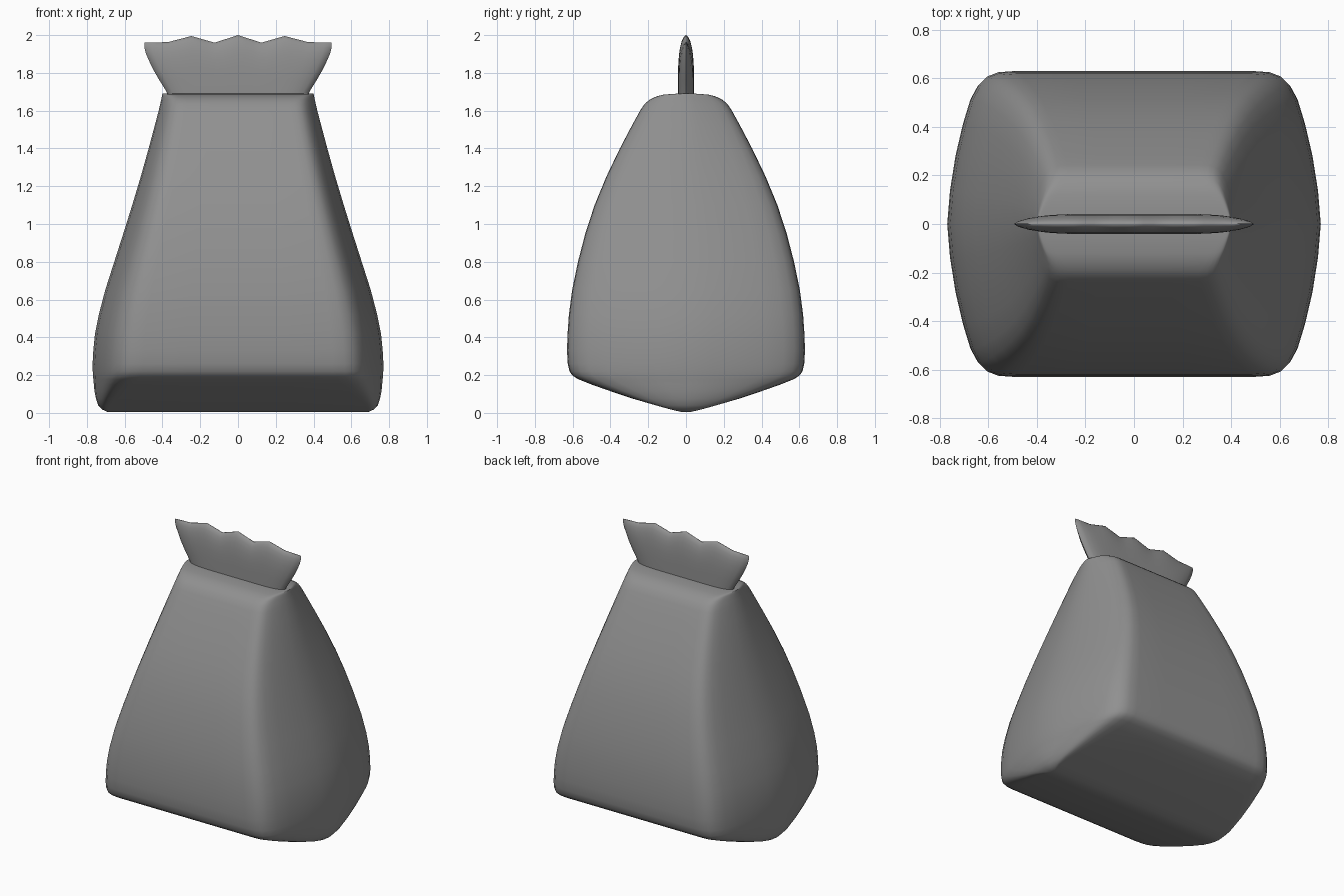
import bpy, bmesh, math

if "Cube" in bpy.data.objects:
    bpy.data.objects.remove(bpy.data.objects["Cube"])

GREY = bpy.data.materials.new("dark_grey")
GREY.diffuse_color = (0.28, 0.28, 0.28, 1)
GREY.use_nodes = True
GREY.node_tree.nodes["Principled BSDF"].inputs["Base Color"].default_value = GREY.diffuse_color


def loft(name, rings):
    """Skin closed loops (mirrored front to back) into a capped, smooth object."""
    bm = bmesh.new()
    loops = [[bm.verts.new(p) for p in ring] for ring in rings]
    n = len(loops[0])
    for a, b in zip(loops, loops[1:]):
        for i in range(n):
            j = (i + 1) % n
            bm.faces.new((a[i], a[j], b[j], b[i]))
    # caps are strips joining each front point to the back point behind it
    for lp in (loops[0], loops[-1]):
        for i in range(n // 2):
            strip = [lp[i], lp[i + 1], lp[(n - i - 1) % n], lp[(n - i) % n]]
            bm.faces.new(list(dict.fromkeys(strip)))
    bmesh.ops.recalc_face_normals(bm, faces=bm.faces)
    mesh = bpy.data.meshes.new(name)
    bm.to_mesh(mesh)
    bm.free()
    mesh.materials.append(GREY)
    ob = bpy.data.objects.new(name, mesh)
    bpy.context.collection.objects.link(ob)
    bpy.ops.object.select_all(action='DESELECT')
    ob.select_set(True)
    bpy.context.view_layer.objects.active = ob
    bpy.ops.object.shade_smooth_by_angle(angle=math.radians(50))
    return ob


def interp(x, pts):
    for (x0, y0), (x1, y1) in zip(pts, pts[1:]):
        if x <= x1:
            return y0 + (y1 - y0) * (x - x0) / (x1 - x0)
    return pts[-1][1]


# Sack body: quarter cross-section with bulging sides and rounded corners
QUARTER = [(1, 0), (0.985, 0.22), (0.955, 0.45), (0.915, 0.66), (0.875, 0.82),
           (0.835, 0.91), (0.79, 0.965), (0.73, 0.993), (0.65, 1), (0.35, 1), (0, 1)]


def body_ring(z, hx, hy):
    depth = min(1, hy / (0.63 if z < 0.3 else 0.2))
    q = [(hx * (1 - depth * (1 - f)) if f > 0.5 else hx * f, hy * g) for f, g in QUARTER]
    half = q + [(-x, y) for x, y in q[-2::-1]]
    loop = half + [(x, -y) for x, y in half[-2:0:-1]]
    return [(x, y, z) for x, y in loop]


# height, half width, half depth
PROFILE = [(0.005, 0.69, 0.025), (0.018, 0.72, 0.08), (0.04, 0.74, 0.16), (0.075, 0.752, 0.28),
           (0.115, 0.76, 0.40), (0.15, 0.763, 0.50), (0.178, 0.766, 0.57), (0.197, 0.768, 0.60),
           (0.22, 0.769, 0.617), (0.26, 0.77, 0.626), (0.33, 0.766, 0.63), (0.42, 0.757, 0.627),
           (0.52, 0.737, 0.62), (0.65, 0.703, 0.603), (0.80, 0.655, 0.572), (0.95, 0.607, 0.533),
           (1.10, 0.56, 0.484), (1.25, 0.515, 0.422), (1.40, 0.473, 0.35), (1.52, 0.441, 0.287),
           (1.60, 0.42, 0.243), (1.635, 0.412, 0.22), (1.66, 0.406, 0.19), (1.676, 0.403, 0.155),
           (1.685, 0.401, 0.12), (1.69, 0.40, 0.05)]
loft("sack_body", [body_ring(*p) for p in PROFILE])

# Flared frill above the tie, with a scalloped top edge
SCALLOP = [(0, 2.0), (0.25, 1.96), (0.5, 1.995), (0.75, 1.963), (1, 1.96)]
FRILL = [(0, 0.37, 0.042), (0.1, 0.383, 0.042), (0.3, 0.418, 0.042), (0.5, 0.45, 0.041),
         (0.68, 0.474, 0.037), (0.8, 0.488, 0.031), (0.9, 0.495, 0.023),
         (0.96, 0.496, 0.014), (1, 0.494, 0.003)]
N = 24
US = [-1 + 2 * i / N for i in range(N + 1)]
US = [-1, -0.97] + US[1:-1] + [0.97, 1]


def frill_ring(t, hx, hy):
    def point(u, side):
        y = side * hy * max(0, 1 - abs(u) ** 6) ** 0.5
        return (hx * u, y, 1.68 + t * (interp(abs(u), SCALLOP) - 1.68))
    return [point(u, -1) for u in US] + [point(u, 1) for u in US[-2:0:-1]]


loft("sack_frill", [frill_ring(*f) for f in FRILL])
